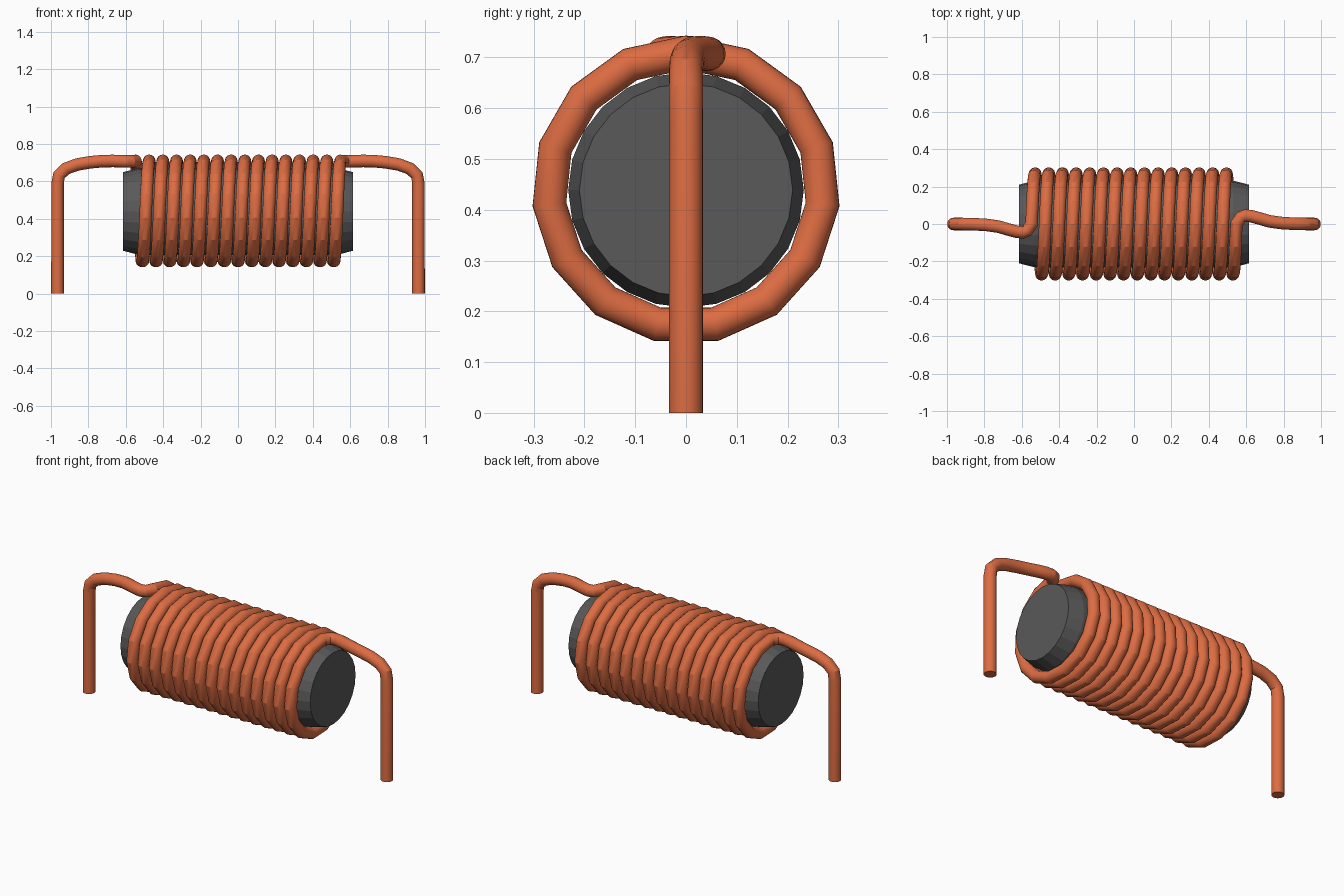
import bpy, bmesh, math
from mathutils import Vector

if "Cube" in bpy.data.objects:
    bpy.data.objects.remove(bpy.data.objects["Cube"])

AXIS_Z = 0.439      # height of the coil axis
COIL_R = 0.2705     # centre-line radius of the winding
WIRE_R = 0.0335
TURNS, STEPS, SIDES = 15, 15, 20
HALF = 0.548        # half length of the winding


def material(name, rgb):
    m = bpy.data.materials.new(name)
    m.diffuse_color = (*rgb, 1)
    m.use_nodes = True
    m.node_tree.nodes["Principled BSDF"].inputs["Base Color"].default_value = m.diffuse_color
    return m


def finish(bm, name, mat, angle):
    bmesh.ops.recalc_face_normals(bm, faces=bm.faces)
    me = bpy.data.meshes.new(name)
    bm.to_mesh(me)
    bm.free()
    ob = bpy.data.objects.new(name, me)
    bpy.context.collection.objects.link(ob)
    me.materials.append(mat)
    bpy.ops.object.select_all(action='DESELECT')
    ob.select_set(True)
    bpy.context.view_layer.objects.active = ob
    bpy.ops.object.shade_smooth_by_angle(angle=math.radians(angle))
    return ob


def skin(bm, rings):
    n = len(rings[0])
    for a, b in zip(rings, rings[1:]):
        for i in range(n):
            j = (i + 1) % n
            bm.faces.new((a[i], a[j], b[j], b[i]))
    bm.faces.new(rings[0])
    bm.faces.new(rings[-1])


def sweep(path, radius, sides):
    """Round tube along a path, frame carried along without twist."""
    bm = bmesh.new()
    rings, u = [], Vector((1, 0, 0))
    for k, p in enumerate(path):
        d1 = (p - path[k - 1]).normalized() if k else Vector()
        d2 = (path[k + 1] - p).normalized() if k < len(path) - 1 else Vector()
        t = (d1 + d2).normalized()
        u = (u - t * u.dot(t)).normalized()
        v = t.cross(u)
        rings.append([bm.verts.new(p + radius * (u * math.cos(a) + v * math.sin(a)))
                      for a in (2 * math.pi * i / sides for i in range(sides))])
    skin(bm, rings)
    return bm


copper = material("copper", (0.72, 0.15, 0.055))
ferrite = material("dark grey", (0.1, 0.1, 0.1))

# lead from the foot up to the winding; the other end is the same turned half round z
lead = [Vector(p) for p in (
    (-0.965, 0, 0), (-0.965, 0, 0.585), (-0.957, 0, 0.632), (-0.92, 0, 0.668),
    (-0.86, -0.001, 0.690), (-0.79, -0.005, 0.702), (-0.725, -0.014, 0.708),
    (-0.67, -0.030, 0.709), (-0.625, -0.042, 0.708), (-0.595, -0.045, 0.707),
    (-0.572, -0.036, 0.707), (-0.560, -0.018, 0.708))]
n = TURNS * STEPS
helix = []
for k in range(n + 1):
    a = 2 * math.pi * k / STEPS
    helix.append(Vector((-HALF + 2 * HALF * k / n, COIL_R * math.sin(a),
                         AXIS_Z + COIL_R * math.cos(a))))
other = [Vector((-p.x, -p.y, p.z)) for p in reversed(lead)]
finish(sweep(lead + helix + other, WIRE_R, SIDES), "wire_winding", copper, 22)

# chamfered core rod
bm = bmesh.new()
rings = []
for x, r in ((-0.615, 0.21), (-0.53, 0.232), (0.53, 0.232), (0.615, 0.21)):
    rings.append([bm.verts.new((x, r * math.sin(2 * math.pi * i / 24),
                                AXIS_Z + r * math.cos(2 * math.pi * i / 24)))
                  for i in range(24)])
skin(bm, rings)
finish(bm, "core_rod", ferrite, 5)
